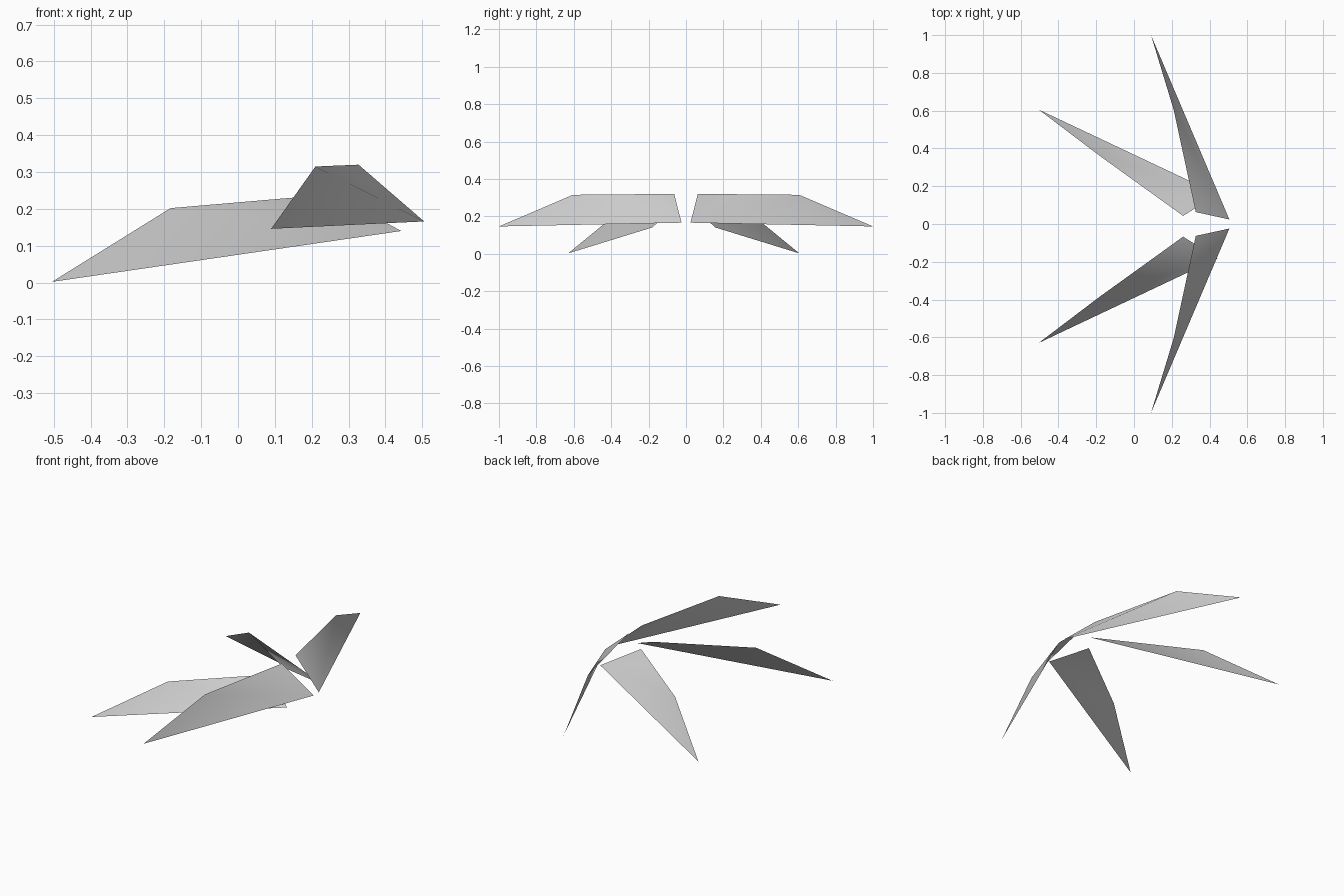
import bpy
import bmesh

if "Cube" in bpy.data.objects:
    bpy.data.objects.remove(bpy.data.objects["Cube"])

grey = bpy.data.materials.new("light_grey")
grey.diffuse_color = (0.6, 0.6, 0.6, 1.0)
grey.use_nodes = True
grey.node_tree.nodes["Principled BSDF"].inputs["Base Color"].default_value = grey.diffuse_color


def blade(name, points, side, shift=0.0):
    """Thin four-cornered blade, folded along its second-to-fourth corner diagonal."""
    bm = bmesh.new()
    a, b, c, d = [bm.verts.new((x, side * y + shift, z)) for x, y, z in points]
    for tri in ((a, b, d), (b, c, d)):
        face = bm.faces.new(tri)
        face.smooth = True
    # The broad side looks upwards
    bm.normal_update()
    for face in bm.faces:
        if face.normal.z < 0:
            face.normal_flip()
    mesh = bpy.data.meshes.new(name)
    bm.to_mesh(mesh)
    bm.free()
    mesh.materials.append(grey)
    obj = bpy.data.objects.new(name, mesh)
    bpy.context.collection.objects.link(obj)
    return obj


# Corners: tip, outer top, inner top, inner bottom
upper = [(0.09, 1.0, 0.146), (0.21, 0.605, 0.315), (0.327, 0.063, 0.32), (0.505, 0.024, 0.166)]
lower = [(-0.505, 0.618, 0.002), (-0.183, 0.374, 0.202), (0.26, 0.055, 0.24), (0.443, 0.17, 0.14)]

for label, side in (("left", 1), ("right", -1)):
    blade("upper_blade_" + label, upper, side)
    blade("lower_blade_" + label, lower, side, -0.012)
